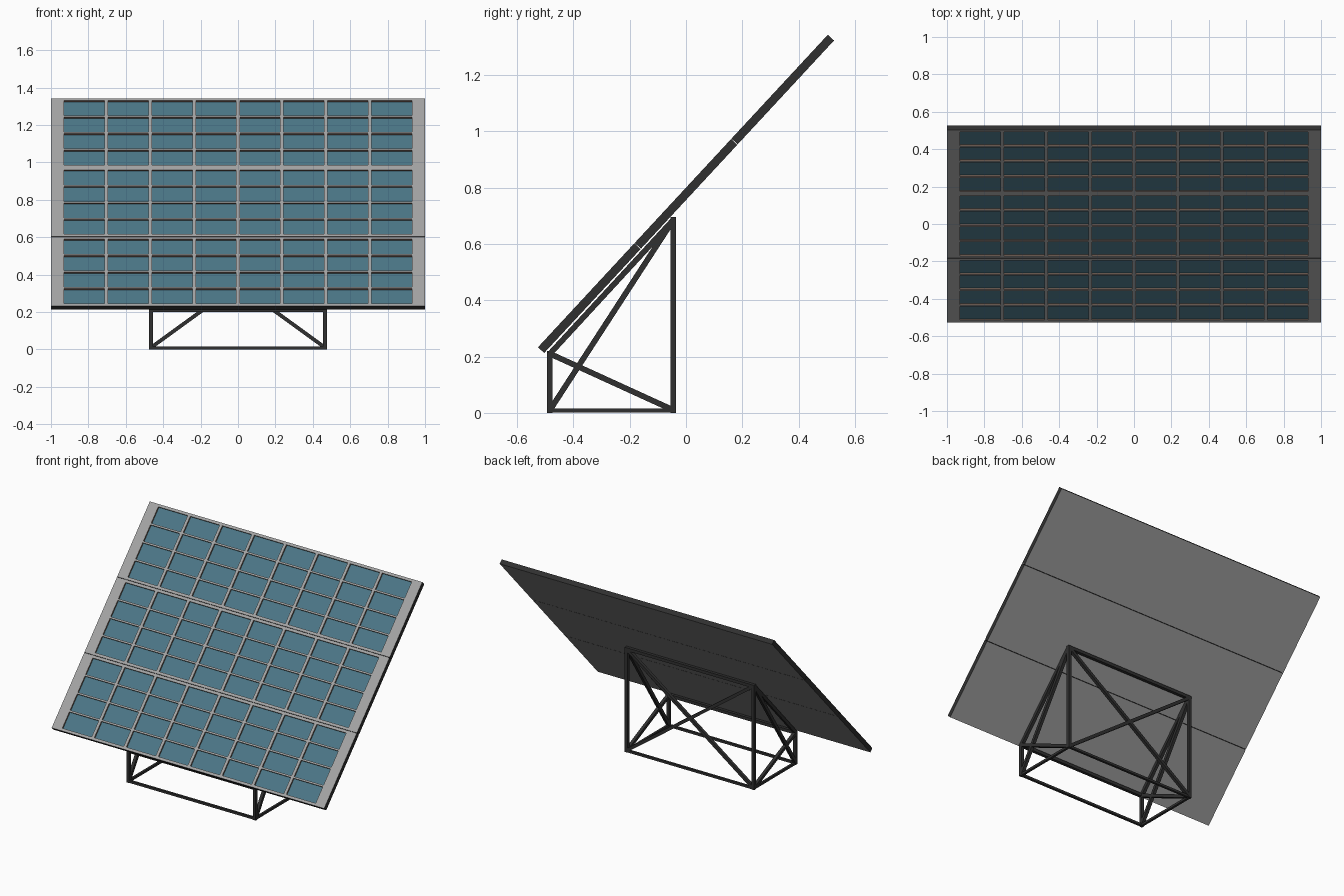
import bpy, bmesh, math
from mathutils import Matrix, Vector

if "Cube" in bpy.data.objects:
    bpy.data.objects.remove(bpy.data.objects["Cube"])


def material(name, rgb):
    m = bpy.data.materials.new(name)
    m.diffuse_color = (*rgb, 1)
    m.use_nodes = True
    m.node_tree.nodes["Principled BSDF"].inputs["Base Color"].default_value = m.diffuse_color
    return m


GREY = material("light_grey", (0.37, 0.37, 0.37))
DARK = material("dark_steel", (0.03, 0.03, 0.03))
BLUE = material("cell_blue", (0.07, 0.18, 0.24))
TAN = material("recess_brown", (0.22, 0.15, 0.12))


def finish(name, bm, mats, matrix):
    bm.transform(matrix)
    me = bpy.data.meshes.new(name)
    bm.to_mesh(me)
    bm.free()
    for m in mats:
        me.materials.append(m)
    ob = bpy.data.objects.new(name, me)
    bpy.context.collection.objects.link(ob)


# ---- Tilted array: three slabs with recessed cells ----
ANGLE = math.radians(47.15)
LENGTH, THICK, DEPTH = 1.515, 0.03, 0.01
SLAB = LENGTH / 3
TILT = Matrix.Translation((0, 0, 0.7775)) @ Matrix.Rotation(ANGLE, 4, 'X')


def cuts(lo, hi, margin, count, gap):
    """Outer edge, both edges of each cell, outer edge."""
    size = (hi - lo - 2 * margin - gap * (count - 1)) / count
    out = [lo]
    for i in range(count):
        a = lo + margin + i * (size + gap)
        out += [a, a + size]
    return out + [hi]


def slab(name, s_mid):
    half = SLAB / 2 - 0.001
    lo, hi = s_mid - half, s_mid + half
    bm = bmesh.new()
    # box body with dark rim, grey back, open front
    bmesh.ops.create_cube(bm, size=1, matrix=Matrix.Translation((0, s_mid, 0))
                          @ Matrix.Diagonal((2, 2 * half, THICK, 1)))
    bm.normal_update()
    for f in list(bm.faces):
        if f.normal.z > 0.5:
            bm.faces.remove(f)
        else:
            f.material_index = 0 if f.normal.z < -0.5 else 1
    # front face grid; odd/odd squares are cells
    xs = cuts(-1, 1, 0.07, 8, 0.019)
    ys = cuts(lo, hi, 0.017, 4, 0.011)
    grid = [[bm.verts.new((x, y, THICK / 2)) for x in xs] for y in ys]
    cells = []
    for j in range(len(ys) - 1):
        for i in range(len(xs) - 1):
            f = bm.faces.new((grid[j][i], grid[j][i + 1],
                              grid[j + 1][i + 1], grid[j + 1][i]))
            if i % 2 and j % 2:
                cells.append(f)
    bm.normal_update()
    walls = bmesh.ops.inset_individual(bm, faces=cells, thickness=0, depth=-DEPTH)["faces"]
    for f in walls:
        f.material_index = 3
    for f in cells:
        f.material_index = 2
    bmesh.ops.remove_doubles(bm, verts=bm.verts, dist=1e-5)
    finish(name, bm, (GREY, DARK, BLUE, TAN), TILT)


for name, k in (("lower_panel", -1), ("middle_panel", 0), ("upper_panel", 1)):
    slab(name, k * SLAB)


# ---- Support frame ----
def strut(name, a, b, w=0.02):
    a, b = Vector(a), Vector(b)
    d = b - a
    bm = bmesh.new()
    bmesh.ops.create_cube(bm, size=1, matrix=Matrix.Diagonal((w, w, d.length, 1)))
    finish(name, bm, (DARK,), Matrix.Translation((a + b) / 2)
           @ d.to_track_quat('Z', 'Y').to_matrix().to_4x4())


X, YF, YB = 0.465, -0.483, -0.045      # leg positions
ZF, ZB, Z0 = 0.21, 0.685, 0.01         # joint heights

for side, s in (("left", -1), ("right", 1)):
    x = s * X
    strut(side + "_front_leg", (x, YF, 0), (x, YF, ZF + 0.005))
    strut(side + "_back_leg", (x, YB, 0), (x, YB, ZB + 0.01))
    strut(side + "_base_rail", (x, YF, 0.008), (x, YB, 0.008), 0.015)
    strut(side + "_sloped_rail", (x, YF, ZF), (x, YB, ZB))
    strut(side + "_rising_brace", (x, YF, Z0), (x, YB, ZB))
    strut(side + "_falling_brace", (x, YF, ZF), (x, YB, Z0))
    strut(side + "_back_brace", (x, YB, Z0), (-x, YB, ZB))

for end, y, z in (("front", YF, ZF), ("back", YB, ZB)):
    strut(end + "_base_rail", (-X, y, 0.008), (X, y, 0.008), 0.015)
    strut(end + "_top_rail", (-X, y, z), (X, y, z))
